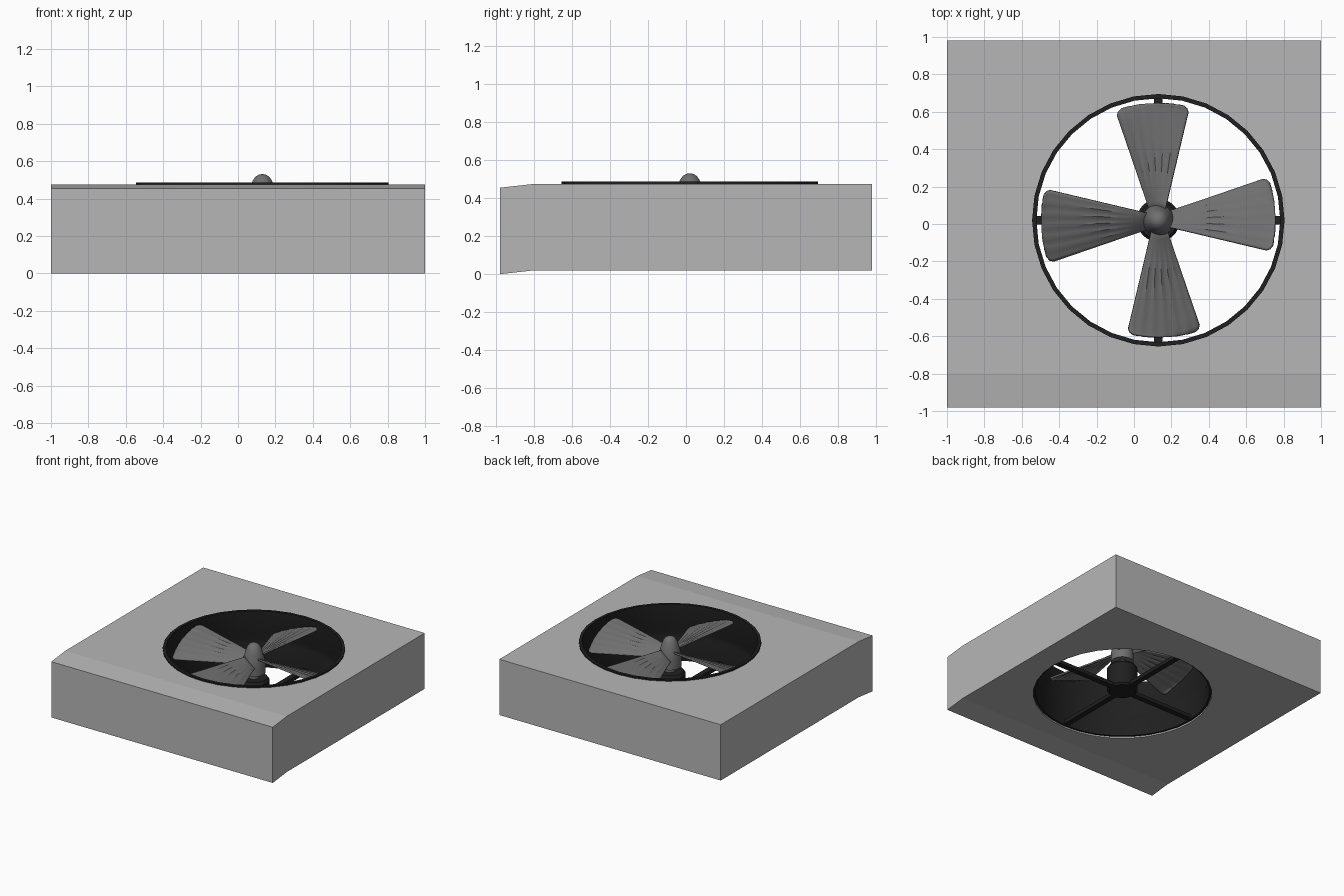
import bpy, bmesh
from math import sin, cos, pi, sqrt, radians
from mathutils import Matrix, Vector

if "Cube" in bpy.data.objects:
    bpy.data.objects.remove(bpy.data.objects["Cube"], do_unlink=True)

CENTRE = Vector((0.13, 0.02, 0.0))


def material(name, value):
    m = bpy.data.materials.new(name)
    m.use_nodes = True
    col = (value, value, value, 1)
    m.diffuse_color = col
    bsdf = m.node_tree.nodes["Principled BSDF"]
    bsdf.inputs["Base Color"].default_value = col
    bsdf.inputs["Roughness"].default_value = 0.6
    return m


LIGHT = material("light grey", 0.47)
MID = material("mid grey", 0.16)
BLACK = material("near black", 0.014)


def add_object(name, bm, mat, smooth=True):
    bmesh.ops.recalc_face_normals(bm, faces=bm.faces)
    mesh = bpy.data.meshes.new(name)
    bm.to_mesh(mesh)
    bm.free()
    ob = bpy.data.objects.new(name, mesh)
    bpy.context.collection.objects.link(ob)
    mesh.materials.append(mat)
    bpy.ops.object.select_all(action="DESELECT")
    ob.select_set(True)
    bpy.context.view_layer.objects.active = ob
    if smooth:
        bpy.ops.object.shade_smooth_by_angle(angle=radians(35))
    return ob


def lathe(name, profile, mat, sides=32, closed=False):
    """Spin (radius, height) points round the fan axis."""
    bm = bmesh.new()
    rings = [[bm.verts.new(CENTRE + Vector((r * cos(2 * pi * i / sides),
                                            r * sin(2 * pi * i / sides), z)))
              for i in range(sides)] for r, z in profile]
    pairs = list(zip(rings, rings[1:]))
    if closed:
        pairs.append((rings[-1], rings[0]))
    for a, b in pairs:
        for i in range(sides):
            j = (i + 1) % sides
            bm.faces.new((a[i], a[j], b[j], b[i]))
    if not closed:
        bm.faces.new(rings[0])
        bm.faces.new(rings[-1])
    return add_object(name, bm, mat)


# Housing: side profile extruded across x, front edge dipping slightly
bm = bmesh.new()
side = [(-0.98, 0), (-0.8, 0.02), (0.98, 0.02),
        (0.98, 0.475), (-0.8, 0.475), (-0.98, 0.455)]
face = bm.faces.new([bm.verts.new((-1, y, z)) for y, z in side])
ext = bmesh.ops.extrude_face_region(bm, geom=[face])
bmesh.ops.translate(bm, vec=(2, 0, 0),
                    verts=[v for v in ext["geom"] if isinstance(v, bmesh.types.BMVert)])
housing = add_object("housing", bm, LIGHT, smooth=False)

# Round opening through the housing
cutter = lathe("opening_cutter", [(0.668, -0.2), (0.668, 0.7)], LIGHT)
cutter.hide_render = True
cut = housing.modifiers.new("opening", "BOOLEAN")
cut.operation = "DIFFERENCE"
cut.solver = "EXACT"
cut.object = cutter
bpy.context.view_layer.objects.active = housing
bpy.ops.object.modifier_apply(modifier="opening")
bpy.data.objects.remove(cutter, do_unlink=True)

# Duct lining with a shallow groove, and a rim standing proud of the top
lathe("duct", [(0.675, 0.487), (0.652, 0.487), (0.652, 0.3), (0.662, 0.26),
               (0.662, 0.22), (0.652, 0.18), (0.652, 0.032), (0.675, 0.032)],
      BLACK, closed=True)

# Crossed support struts
for k, name in enumerate(("strut_across", "strut_along")):
    bm = bmesh.new()
    size = Matrix.Diagonal((1.32, 0.045, 0.03, 1))
    bmesh.ops.create_cube(bm, size=1, matrix=Matrix.Translation(CENTRE + Vector((0, 0, 0.055)))
                          @ Matrix.Rotation(k * pi / 2, 4, "Z") @ size)
    add_object(name, bm, BLACK, smooth=False)

# Motor, shaft collar and spinner
lathe("motor", [(0.1, 0.04), (0.115, 0.055), (0.115, 0.23), (0.1, 0.25)], BLACK)
lathe("shaft", [(0.04, 0.24), (0.04, 0.3)], MID)
lathe("spinner", [(0.085, 0.29), (0.085, 0.37), (0.078, 0.41), (0.066, 0.455),
                  (0.052, 0.495), (0.036, 0.518), (0.018, 0.528), (0.002, 0.531)], MID)


# Blades: pitched, cambered and ribbed fans of faces
def blade(name, angle):
    bm = bmesh.new()
    cols = 24
    rows = []
    spec = [(0.05 + 0.055 * i, 0.036 + 0.0154 * i) for i in range(11)]
    spec += [(0.617, 0.184), (0.626, 0.165)]
    turn = Matrix.Translation(CENTRE) @ Matrix.Rotation(angle, 4, "Z")
    for r, half in spec:
        t = r / 0.62
        row = []
        for c in range(cols + 1):
            v = 2 * c / cols - 1
            y = 0.03 * t + v * half
            x = sqrt(max(r * r - y * y, 0))
            rib = 0.004 if c % 4 == 0 and 0 < c < cols and t > 0.3 else 0
            z = 0.39 - v * (0.03 + 0.035 * t) + 0.012 * (1 - v * v) + rib
            row.append(bm.verts.new(turn @ Vector((x, y, z))))
        rows.append(row)
    for a, b in zip(rows, rows[1:]):
        for c in range(cols):
            bm.faces.new((a[c], b[c], b[c + 1], a[c + 1]))
    ob = add_object(name, bm, MID)
    thick = ob.modifiers.new("thickness", "SOLIDIFY")
    thick.thickness = 0.012
    thick.offset = 0


for k, where in enumerate(("left", "back", "right", "front")):
    blade(where + "_blade", k * pi / 2)
